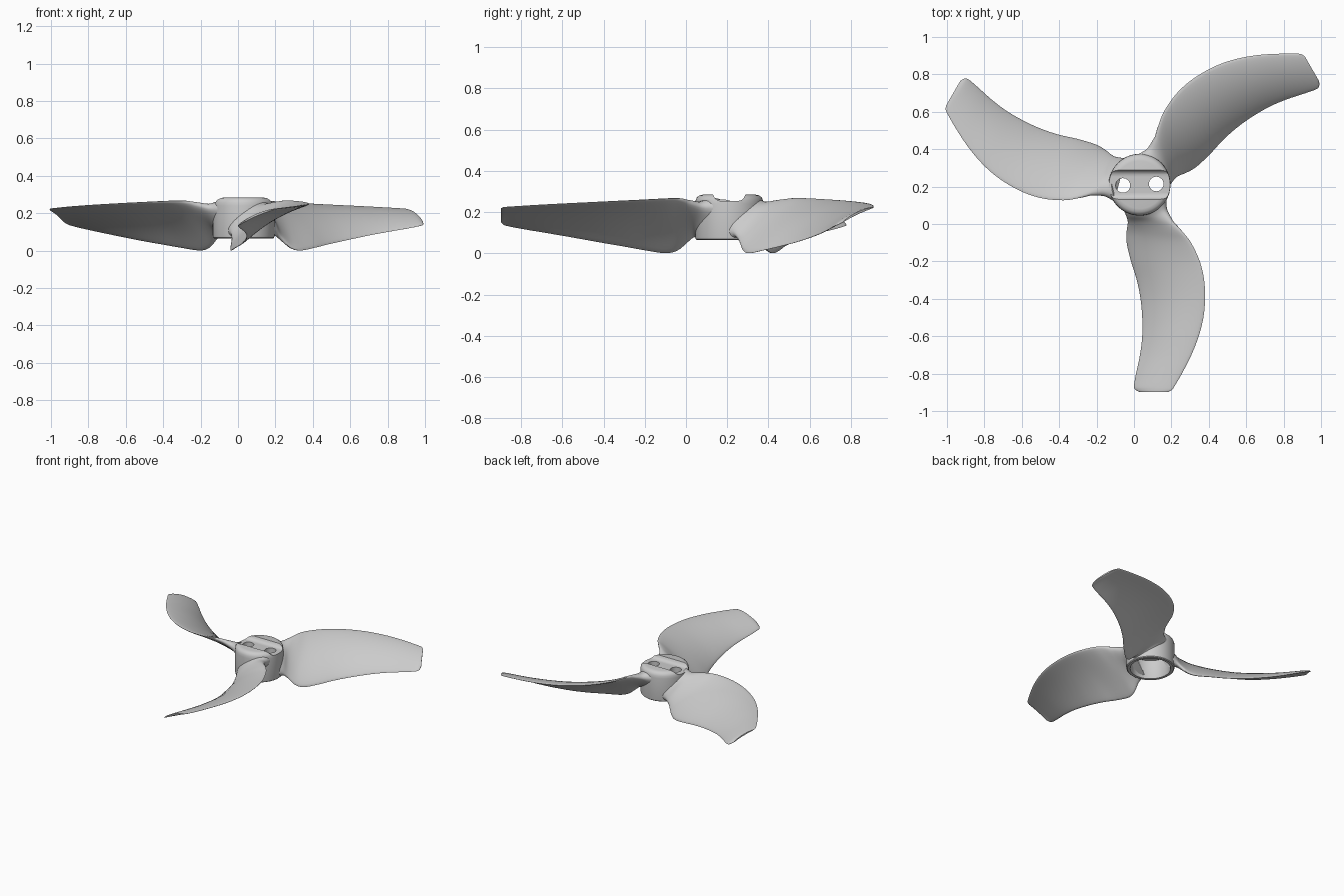
import bpy, bmesh
from math import sin, cos, pi, sqrt, radians
from mathutils import Matrix

if "Cube" in bpy.data.objects:
    bpy.data.objects.remove(bpy.data.objects["Cube"])

CX, CY = 0.03, 0.21      # hub axis


def finish(name, bm, angle=40):
    bmesh.ops.recalc_face_normals(bm, faces=bm.faces)
    me = bpy.data.meshes.new(name)
    bm.to_mesh(me)
    bm.free()
    ob = bpy.data.objects.new(name, me)
    bpy.context.collection.objects.link(ob)
    smooth(ob, angle)
    return ob


def smooth(ob, angle):
    bpy.ops.object.select_all(action='DESELECT')
    ob.select_set(True)
    bpy.context.view_layer.objects.active = ob
    bpy.ops.object.shade_smooth_by_angle(angle=radians(angle))


def loft(bm, rings, cap=True):
    vs = [[bm.verts.new(p) for p in r] for r in rings]
    n = len(rings[0])
    for a, b in zip(vs, vs[1:]):
        for i in range(n):
            j = (i + 1) % n
            bm.faces.new((a[i], a[j], b[j], b[i]))
    if cap:
        bm.faces.new(vs[0])
        bm.faces.new(vs[-1])


def spline(pts, sub):
    """Catmull-Rom resampling of tuples"""
    out = []
    for k in range(len(pts) - 1):
        p0, p1 = pts[max(k - 1, 0)], pts[k]
        p2, p3 = pts[k + 1], pts[min(k + 2, len(pts) - 1)]
        for i in range(sub):
            t = i / sub
            out.append([0.5 * (2 * b + (c - a) * t + (2 * a - 5 * b + 4 * c - d) * t * t
                               + (3 * b - a - 3 * c + d) * t ** 3)
                        for a, b, c, d in zip(p0, p1, p2, p3)])
    return out + [list(pts[-1])]


# --- Hub: turned shell, hollow underneath
profile = [(0.128, 0.285), (0.145, 0.281), (0.157, 0.272), (0.163, 0.258), (0.165, 0.24),
           (0.165, 0.08), (0.163, 0.07), (0.157, 0.065), (0.138, 0.065), (0.135, 0.07), (0.135, 0.205)]
SEG = 72
bm = bmesh.new()
loft(bm, [[(CX + r * cos(2 * pi * i / SEG), CY + r * sin(2 * pi * i / SEG), z)
           for i in range(SEG)] for r, z in profile])
hub = finish("hub", bm)

# --- Cutters: cross slot with rounded floor corners, two bolt holes
cutters = []
slot = [(-0.085, 0.32), (-0.078, 0.283), (-0.070, 0.268), (-0.058, 0.258), (-0.045, 0.255)]
slot += [(-y, z) for y, z in reversed(slot)]
bm = bmesh.new()
loft(bm, [[(CX + x, CY + y, z) for y, z in slot] for x in (-0.25, 0.25)])
cutters.append(finish("slot_cutter", bm))
for side in (-1, 1):
    bm = bmesh.new()
    bmesh.ops.create_cone(bm, cap_ends=True, segments=32, radius1=0.039, radius2=0.039, depth=0.5,
                          matrix=Matrix.Translation((CX + side * 0.089, CY + side * 0.004, 0.3)))
    cutters.append(finish("hole_cutter", bm))
for c in cutters:
    c.hide_render = True
    m = hub.modifiers.new("cut", 'BOOLEAN')
    m.operation, m.solver, m.object = 'DIFFERENCE', 'EXACT', c
    bpy.context.view_layer.objects.active = hub
    bpy.ops.object.modifier_apply(modifier=m.name)
    bpy.data.objects.remove(c)
smooth(hub, 35)

# --- Blades: stations of (radius, low-edge x, z, high-edge x, z, thickness, camber, wrap round hub)
stations = [
    (0.150, -0.085, 0.085, 0.140, 0.245, 0.120, 0.000, 1.0),
    (0.172, -0.068, 0.088, 0.142, 0.240, 0.085, 0.004, 0.5),
    (0.200, -0.060, 0.060, 0.180, 0.255, 0.060, 0.010, 0.0),
    (0.250, -0.068, 0.016, 0.228, 0.266, 0.042, 0.020, 0.0),
    (0.310, -0.069, 0.001, 0.275, 0.265, 0.032, 0.028, 0.0),
    (0.410, -0.046, 0.015, 0.322, 0.260, 0.026, 0.032, 0.0),
    (0.510, -0.015, 0.033, 0.345, 0.255, 0.025, 0.032, 0.0),
    (0.610, 0.005, 0.050, 0.350, 0.250, 0.024, 0.030, 0.0),
    (0.710, 0.014, 0.068, 0.341, 0.245, 0.023, 0.028, 0.0),
    (0.810, 0.014, 0.086, 0.316, 0.240, 0.022, 0.025, 0.0),
    (0.910, 0.002, 0.103, 0.277, 0.235, 0.020, 0.020, 0.0),
    (1.010, -0.019, 0.120, 0.226, 0.229, 0.018, 0.015, 0.0),
    (1.075, -0.030, 0.133, 0.188, 0.225, 0.016, 0.011, 0.0),
    (1.096, -0.022, 0.140, 0.174, 0.223, 0.014, 0.010, 0.0),
    (1.108, 0.000, 0.153, 0.152, 0.218, 0.010, 0.008, 0.0),
]
N = 16


def section(st):
    r, u0, z0, u1, z1, th, camber, wrap = st
    du, dz = u1 - u0, z1 - z0
    length = sqrt(du * du + dz * dz)
    nu, nz = -dz / length, du / length
    ring = []
    for i in range(2 * N):
        a = pi * i / N
        s = 0.5 - 0.5 * cos(a)
        off = camber * 4 * s * (1 - s) + 0.5 * th * abs(sin(a)) ** 0.8 * (1 if i <= N else -1)
        u, z = u0 + du * s + nu * off, z0 + dz * s + nz * off
        rr = sqrt(max(r * r - u * u, 0.0))
        ring.append((u, -(r + (rr - r) * max(0, min(1, wrap))), z))
    return ring


rings = [section(st) for st in spline(stations, 4)]
for k in range(3):
    bm = bmesh.new()
    loft(bm, rings)
    bm.transform(Matrix.Translation((CX, CY, 0)) @ Matrix.Rotation(k * 2 * pi / 3, 4, 'Z'))
    finish("blade_%d" % (k + 1), bm, 50)
